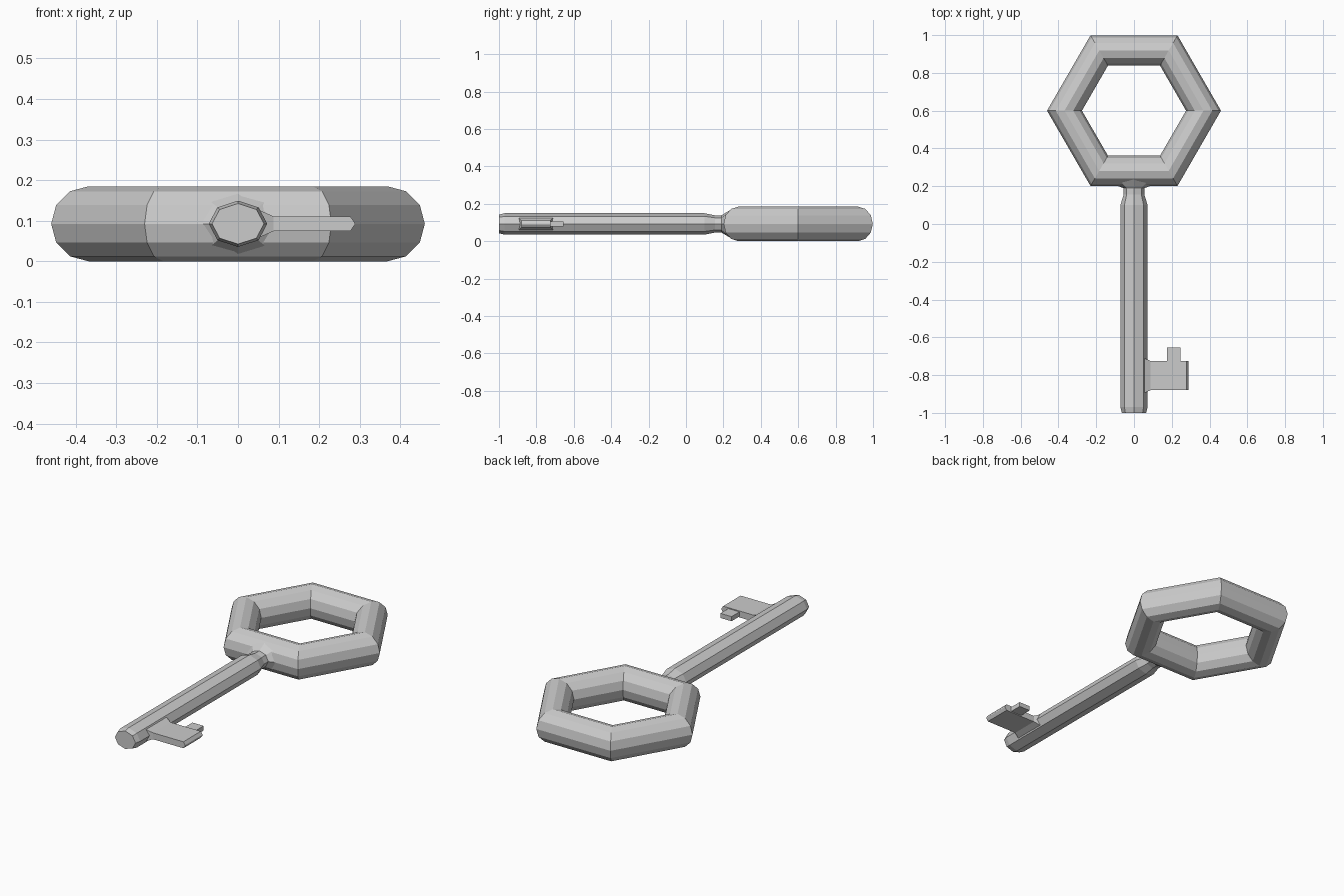
import bpy, bmesh
from math import sin, cos, pi, sqrt

cube = bpy.data.objects.get("Cube")
if cube:
    bpy.data.objects.remove(cube)

MID = 0.0925                        # height of the key's centre plane
RING_Y, RING_R, TUBE_R = 0.6, 0.368, 0.0925

metal = bpy.data.materials.new("grey metal")
metal.use_nodes = True
grey = (0.6, 0.6, 0.6, 1)
metal.diffuse_color = grey
metal.node_tree.nodes["Principled BSDF"].inputs["Base Color"].default_value = grey


def loft(name, sections):
    """Skin equal-length point loops and cap both ends."""
    bm = bmesh.new()
    loops = [[bm.verts.new(p) for p in s] for s in sections]
    n = len(loops[0])
    for a, b in zip(loops, loops[1:]):
        for i in range(n):
            j = (i + 1) % n
            bm.faces.new((a[i], a[j], b[j], b[i]))
    bm.faces.new(loops[0])
    bm.faces.new(loops[-1])
    bmesh.ops.recalc_face_normals(bm, faces=bm.faces)
    mesh = bpy.data.meshes.new(name)
    bm.to_mesh(mesh)
    bm.free()
    mesh.materials.append(metal)
    obj = bpy.data.objects.new(name, mesh)
    bpy.context.collection.objects.link(obj)
    return obj


def octagon(y, rx, rz):
    return [(rx * cos(i * pi / 4), y, MID + rz * sin(i * pi / 4)) for i in range(8)]


def plate(x, y0, y1, half):
    return [(x, y0, MID - half), (x, y1, MID - half),
            (x, y1, MID + half), (x, y0, MID + half)]


# Hexagonal bow with a twelve-sided tube
bpy.ops.mesh.primitive_torus_add(
    major_segments=6, minor_segments=12, major_radius=RING_R,
    minor_radius=TUBE_R, location=(0, RING_Y, MID))
bow = bpy.context.object
bow.name = bow.data.name = "bow_ring"
bow.data.materials.append(metal)
bow.data.shade_flat()

# Shaft with bevelled tip, shoulder, neck and a collar following the bow
collar = []
for x, _, z in octagon(0, 0.097, 0.078):
    dz = z - MID
    y = RING_Y - cos(pi / 6) * (RING_R + sqrt(TUBE_R ** 2 - dz ** 2))
    collar.append((x, y + 0.004, z))
inside = octagon(0.27, 0.05, 0.04)
loft("shaft", [octagon(-1, 0.064, 0.05), octagon(-0.97, 0.072, 0.057),
               octagon(0.1, 0.072, 0.057), octagon(0.155, 0.055, 0.046),
               octagon(0.19, 0.055, 0.046), collar, inside])

# Bit with a flared root and a sharpened outer edge
loft("bit", [plate(0.03, -0.9, -0.705, 0.036), plate(0.052, -0.895, -0.71, 0.034),
             plate(0.088, -0.88, -0.725, 0.018), plate(0.277, -0.88, -0.725, 0.018),
             plate(0.288, -0.88, -0.725, 0.002)])

# Small tooth on the bit
loft("bit_tooth", [plate(0.176, -0.74, -0.655, 0.013), plate(0.245, -0.74, -0.655, 0.013)])
